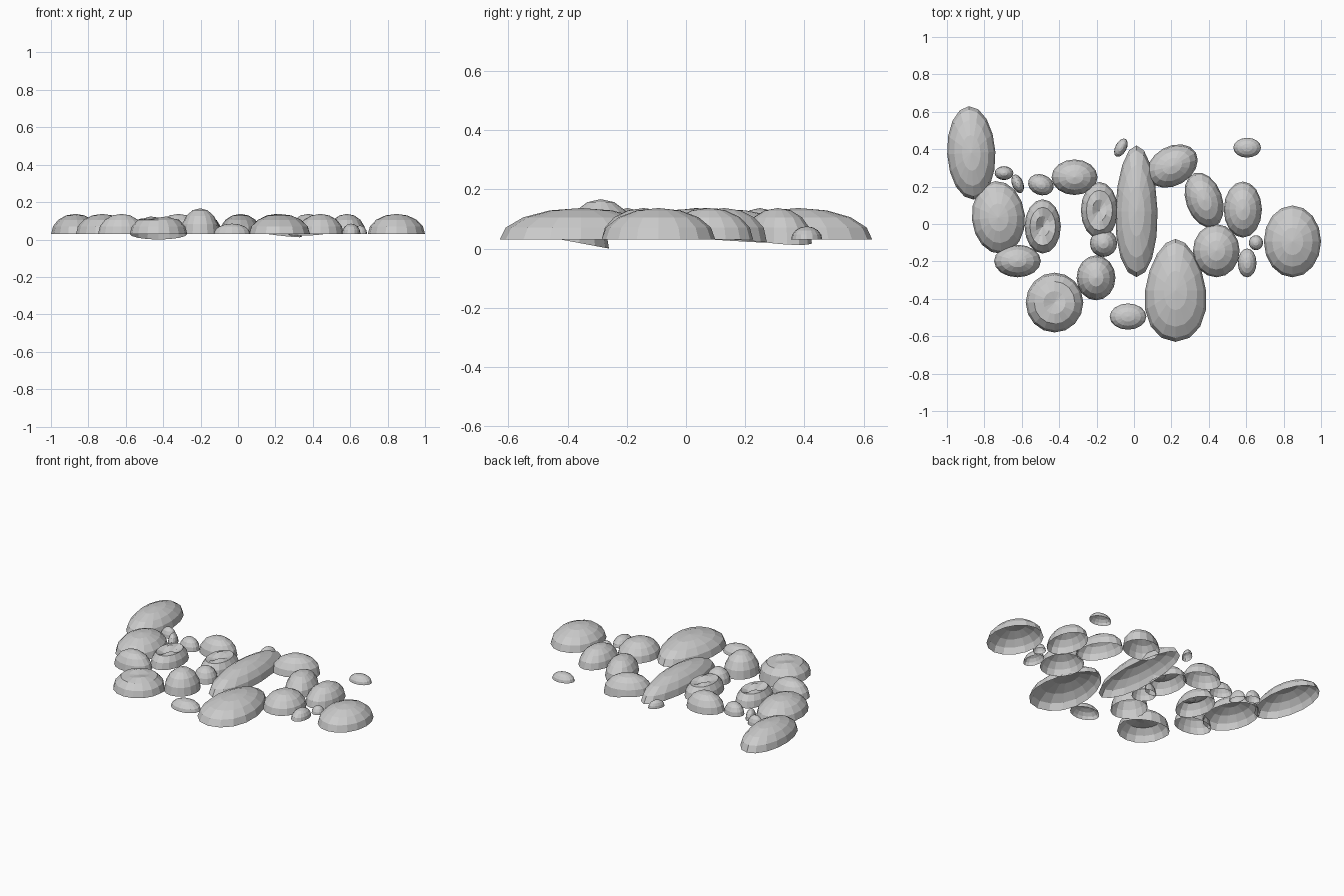
import bpy, bmesh, math

if "Cube" in bpy.data.objects:
    bpy.data.objects.remove(bpy.data.objects["Cube"])

BASE = 0.03      # height of the open rims
SEG, RINGS = 16, 4

# One hollow half-egg stone: pole on top, open underneath
def stone(name, x, y, rx, ry, h=0.107, rot=0, taper=0, dent=0, dip=(0, 0)):
    bm = bmesh.new()
    a = math.radians(rot)
    rows = []
    for r in range(RINGS):
        t = r / RINGS * math.pi / 2
        row = []
        for s in range(SEG):
            p = 2 * math.pi * s / SEG
            u, v = math.cos(t) * math.cos(p), math.cos(t) * math.sin(p)
            z = h * math.sin(t)
            if r == 3:
                z -= dent * 0.5 * (1 + 0.5 * math.sin(2 * p))
            if r == 0:   # rim sagging towards one side
                z -= max(0, dip[0] * u + dip[1] * v)
            px, py = rx * u * (1 - taper * v), ry * v
            row.append(bm.verts.new((x + px * math.cos(a) - py * math.sin(a),
                                     y + px * math.sin(a) + py * math.cos(a), BASE + z)))
        rows.append(row)
    top = bm.verts.new((x, y, BASE + h - dent))
    for s in range(SEG):
        n = (s + 1) % SEG
        for lo, hi in zip(rows, rows[1:]):
            bm.faces.new((lo[s], lo[n], hi[n], hi[s]))
        bm.faces.new((rows[-1][s], rows[-1][n], top))
    me = bpy.data.meshes.new(name)
    bm.to_mesh(me)
    bm.free()
    ob = bpy.data.objects.new(name, me)
    bpy.context.collection.objects.link(ob)

# Large stones
stone("long_stone_left", -0.87, 0.38, 0.129, 0.25, rot=3)
stone("round_stone_left", -0.725, 0.035, 0.142, 0.195, rot=5)
stone("long_stone_middle", 0.013, 0.068, 0.113, 0.352, taper=0.08)
stone("egg_stone_front", 0.222, -0.355, 0.163, 0.275, taper=0.2)
stone("round_stone_right", 0.847, -0.093, 0.153, 0.192)

# Medium stones
stone("flat_stone_left", -0.623, -0.198, 0.125, 0.087)
stone("oval_stone_back_left", -0.318, 0.25, 0.123, 0.095)
stone("round_stone_front", -0.203, -0.288, 0.104, 0.12, h=0.137)
stone("oval_stone_back_right", 0.205, 0.31, 0.145, 0.105, rot=30, dip=(0.018, 0))
stone("tilted_stone_right", 0.375, 0.128, 0.097, 0.153, rot=20, dip=(0, 0.01))
stone("oval_stone_right", 0.582, 0.077, 0.102, 0.15)
stone("round_stone_inner_right", 0.44, -0.143, 0.125, 0.142)

# Dented stones
stone("dented_stone_left", -0.488, -0.013, 0.097, 0.145, dent=0.06)
stone("dented_stone_middle", -0.185, 0.073, 0.099, 0.152, dent=0.045)
stone("dented_stone_front", -0.425, -0.42, 0.154, 0.16, dent=0.025, dip=(0, 0.03))

# Pebbles
pebbles = [
    (-0.695, 0.272, 0.05, 0.037, 0.06, 0),
    (-0.622, 0.215, 0.03, 0.052, 0.06, 22),
    (-0.498, 0.21, 0.07, 0.055, 0.07, -20),
    (-0.163, -0.103, 0.073, 0.073, 0.09, 0),
    (-0.07, 0.408, 0.03, 0.053, 0.045, -28),
    (0.652, -0.1, 0.038, 0.04, 0.045, 0),
    (0.605, -0.208, 0.05, 0.077, 0.055, 0),
    (-0.032, -0.495, 0.098, 0.07, 0.055, 0),
    (0.605, 0.408, 0.074, 0.053, 0.045, 0),
]
for i, (x, y, rx, ry, h, rot) in enumerate(pebbles):
    stone(f"pebble_{i + 1}", x, y, rx, ry, h, rot)
